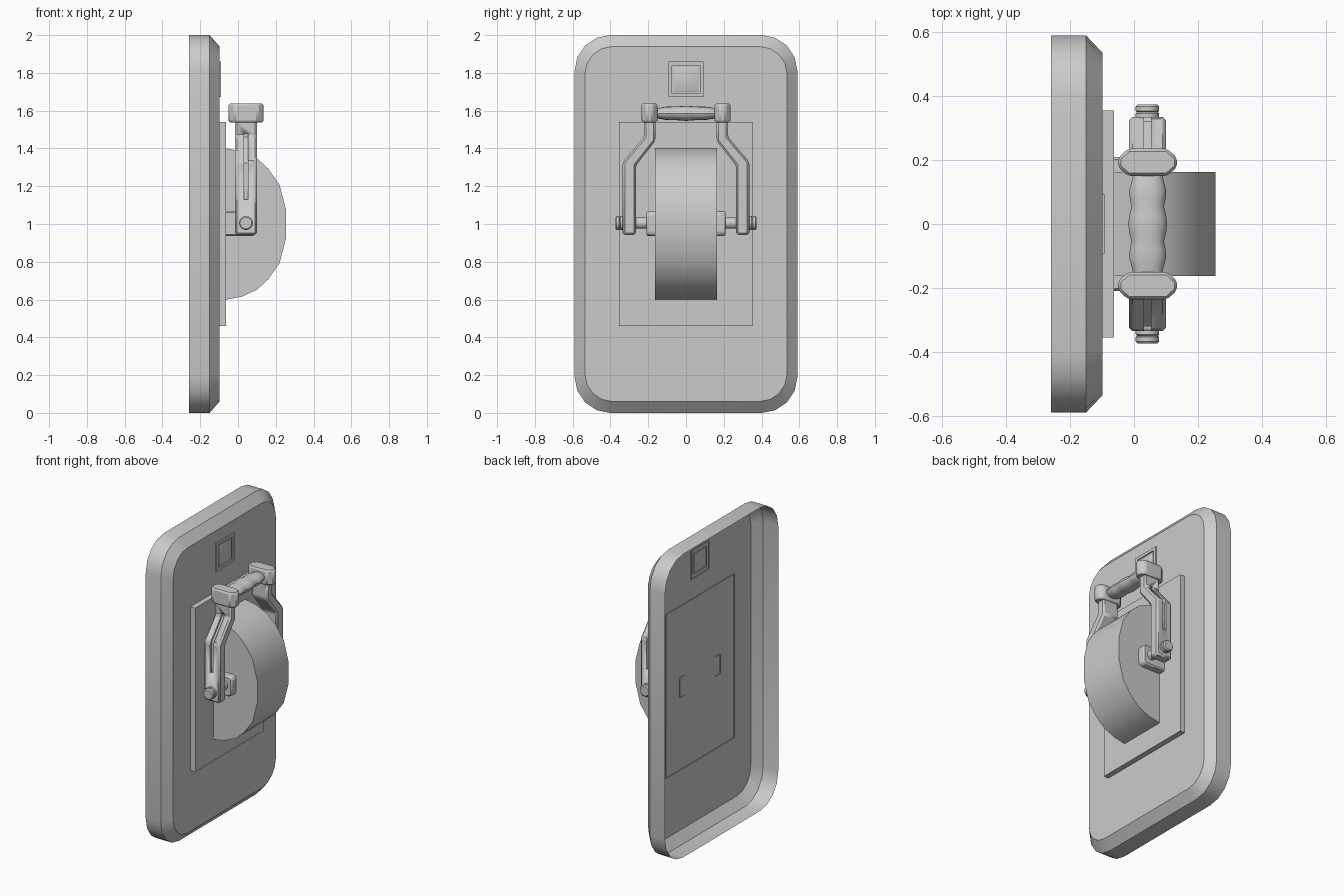
import bpy, bmesh
from math import sin, cos, pi, radians

if "Cube" in bpy.data.objects:
    bpy.data.objects.remove(bpy.data.objects["Cube"])

PLACE = {'x': lambda a, b, h: (h, a, b),
         'y': lambda a, b, h: (a, h, b),
         'z': lambda a, b, h: (a, b, h)}


def loft(name, rings, cap_lo=True, cap_hi=True, skip=(), bevel=0, segs=1,
         mirror=False, cutter=None):
    """Skin a list of equal-length point rings, optionally bevelled, cut and mirrored."""
    bm = bmesh.new()
    vs = [[bm.verts.new(p) for p in r] for r in rings]
    n = len(rings[0])
    for r0, r1 in zip(vs, vs[1:]):
        for i in range(n):
            if i not in skip:
                j = (i + 1) % n
                bm.faces.new((r0[i], r0[j], r1[j], r1[i]))
    if cap_lo:
        bm.faces.new(vs[0][::-1])
    if cap_hi:
        bm.faces.new(vs[-1])
    bmesh.ops.recalc_face_normals(bm, faces=bm.faces)
    me = bpy.data.meshes.new(name)
    bm.to_mesh(me)
    bm.free()
    ob = bpy.data.objects.new(name, me)
    bpy.context.collection.objects.link(ob)
    bpy.ops.object.select_all(action='DESELECT')
    ob.select_set(True)
    bpy.context.view_layer.objects.active = ob
    bpy.ops.object.shade_smooth_by_angle(angle=radians(30))
    if bevel:
        m = ob.modifiers.new("Bevel", 'BEVEL')
        m.width, m.segments, m.limit_method = bevel, segs, 'ANGLE'
    if cutter:
        m = ob.modifiers.new("Groove", 'BOOLEAN')
        m.object, m.operation, m.solver = cutter, 'DIFFERENCE', 'EXACT'
    if mirror:
        m = ob.modifiers.new("Mirror", 'MIRROR')
        m.use_axis = (False, True, False)
        m.use_mirror_merge = False
    return ob


def prism(name, pts, axis, lo, hi, **kw):
    f = PLACE[axis]
    return loft(name, [[f(a, b, h) for a, b in pts] for h in (lo, hi)], **kw)


def rect(a0, a1, b0, b1):
    return [(a0, b0), (a1, b0), (a1, b1), (a0, b1)]


def rounded(w, h, r, x, segs=4):
    out = []
    for k, (sy, sz) in enumerate([(1, 1), (-1, 1), (-1, -1), (1, -1)]):
        for i in range(segs + 1):
            t = pi / 2 * (k + i / segs)
            out.append((x, sy * (w - r) + r * cos(t), 1 + sz * (h - r) + r * sin(t)))
    return out


def lathe(name, profile, cx, cz, n=16, **kw):
    """Stack of elliptical rings along y; profile rows are (y, rx, rz)."""
    return loft(name, [[(cx + rx * cos(2 * pi * i / n), y, cz + rz * sin(2 * pi * i / n))
                        for i in range(n)] for y, rx, rz in profile], **kw)


# Hollow door panel with open back and chamfered front
loft("door_panel", [rounded(.59, 1, .19, -.26), rounded(.59, 1, .19, -.15),
                    rounded(.535, .94, .145, -.098)], cap_lo=False)

# Raised mounting plate, its rim just showing through the panel
prism("mounting_plate", rect(-.355, .355, .46, 1.54), 'x', -.104, -.063, cap_lo=False)

# Half drum
half = [(-.063, .4), (.02, .385), (.1, .348), (.16, .293), (.22, .207), (.255, .072)]
prism("drum", [(x, 1 + z) for x, z in half] + [(x, 1 - z) for x, z in half[::-1]],
      'y', -.163, .163)

# Small square badge plate: outer frame and inner tile
def square(s, x):
    return [(x, a, b) for a, b in rect(-s, s, 1.766 - s, 1.766 + s)]

loft("label_frame", [square(.093, -.104), square(.093, -.09), square(.074, -.09),
                     square(.074, -.097)], cap_lo=False, cap_hi=False)
loft("label_tile", [square(.066, -.104), square(.066, -.094), square(.062, -.092)],
     cap_lo=False)

# Pivot brackets on both sides of the drum
prism("pivot_bracket", [(-.104, 1.068), (-.104, .937), (.085, .937), (.1, .952),
                        (.1, 1.053), (.085, 1.068)], 'y', .16, .21,
      cap_lo=False, skip=(0,), bevel=.008, mirror=True)

# Cranked lever arms with a slot along the outer face
cut = prism("slot_cutter", [(.321, 1.13), (.4, 1.13), (.4, 1.33), (.29, 1.48),
                            (.207, 1.48), (.207, 1.46), (.321, 1.322)], 'x', .032, .053)
cut.hide_render = True
cut.hide_viewport = True
prism("lever_arm", [(.265, .942), (.335, .942), (.335, 1.328), (.222, 1.462),
                    (.222, 1.55), (.162, 1.55), (.162, 1.44), (.265, 1.31)],
      'x', -.016, .1, bevel=.011, cutter=cut, mirror=True)

# Pivot pins with a groove near the outer end
lathe("pivot_pin", [(.2, .03, .03), (.332, .03, .03), (.332, .037, .037),
                    (.346, .037, .037), (.35, .032, .032), (.354, .037, .037),
                    (.367, .037, .037), (.374, .031, .031)],
      .042, 1.005, mirror=True)

# Clamp heads holding the grip
prism("grip_clamp", [(-.05, .178), (-.018, .15), (.104, .15), (.135, .178), (.135, .207),
                     (.104, .236), (-.018, .236), (-.05, .207)],
      'z', 1.538, 1.637, bevel=.009, mirror=True)

# Contoured grip
prof = [(0, .061, .04), (.03, .057, .038), (.055, .051, .036), (.08, .056, .036),
        (.105, .058, .035), (.13, .051, .031), (.155, .045, .027)]
lathe("grip", [(-y, a, b) for y, a, b in prof[:0:-1]] + prof, .043, 1.586)
